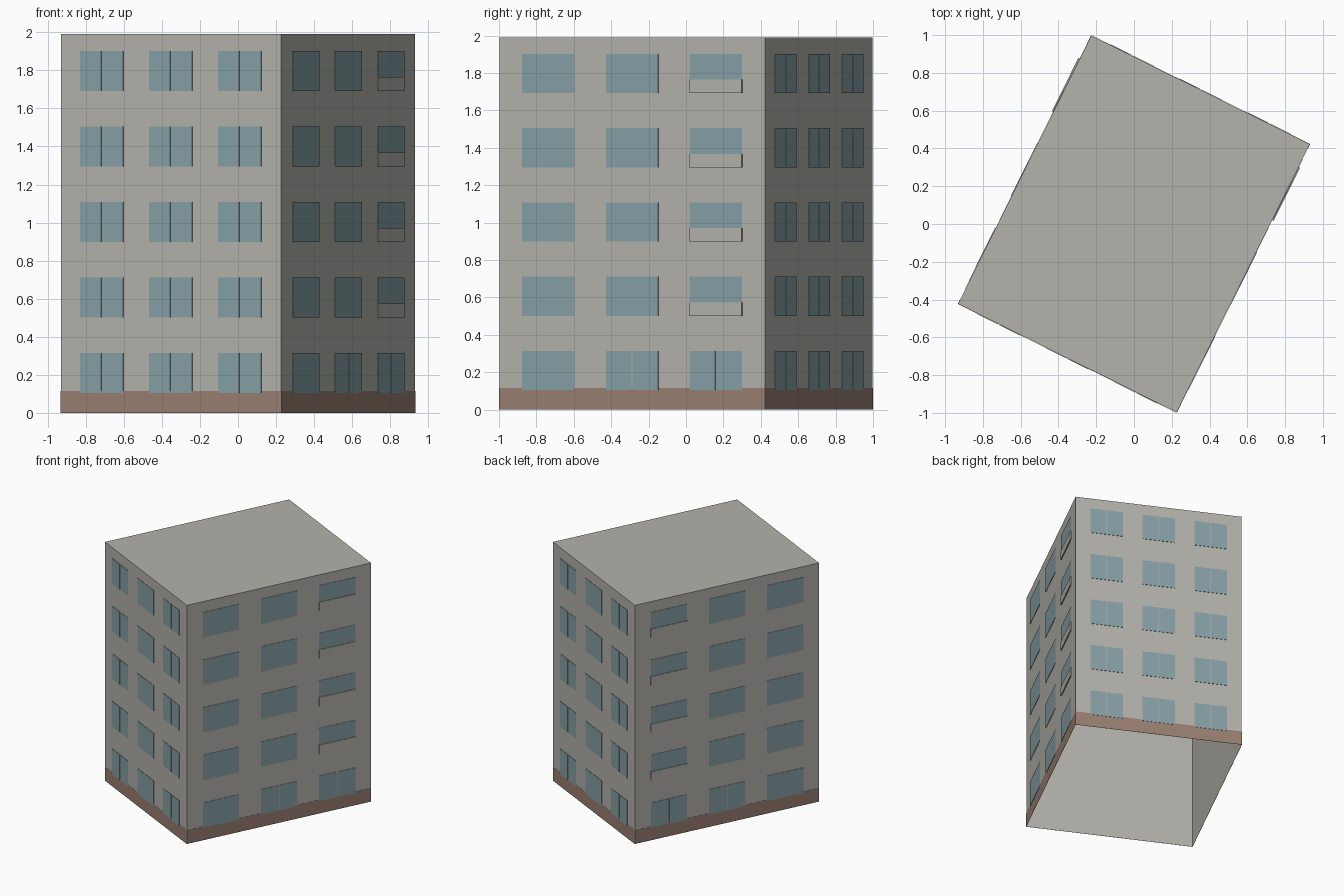
import bpy, bmesh, math
from mathutils import Matrix

cube = bpy.data.objects.get("Cube")
if cube:
    bpy.data.objects.remove(cube, do_unlink=True)

HALF_W, HALF_L, HEIGHT = 0.646, 0.793, 1.99
TURN = math.radians(-26.4)
FLOORS, STOREY, SILL, WIN_H = 5, 0.397, 0.104, 0.21
GAP = 0.0008          # small gap that keeps plates off the wall
MULLION = 0.006


def material(name, color):
    m = bpy.data.materials.new(name)
    m.use_nodes = True
    m.diffuse_color = (*color, 1)
    m.node_tree.nodes["Principled BSDF"].inputs["Base Color"].default_value = (*color, 1)
    return m


wall_grey = material("wall grey", (0.456, 0.445, 0.407))
base_brown = material("base brown", (0.32, 0.214, 0.165))
glass_blue = material("glass blue", (0.242, 0.352, 0.377))


def finish(name, bm, mat):
    mesh = bpy.data.meshes.new(name)
    bm.to_mesh(mesh)
    bm.free()
    mesh.materials.append(mat)
    obj = bpy.data.objects.new(name, mesh)
    obj.rotation_euler.z = TURN
    bpy.context.collection.objects.link(obj)
    return obj


def plate(bm, side, u, z, width, height, depth):
    """Thin box on a wall; u runs along the wall, z is the plate's bottom."""
    angle, dist = side
    place = (Matrix.Rotation(angle, 4, 'Z')
             @ Matrix.Translation((u, -dist - GAP - depth / 2, z + height / 2))
             @ Matrix.Diagonal((width, depth, height, 1)))
    bmesh.ops.create_cube(bm, size=1, matrix=place)


def window(bm, side, u, z, width, split):
    if split:
        half = (width - MULLION) / 2
        for s in (-1, 1):
            plate(bm, side, u + s * (half + MULLION) / 2, z, half, WIN_H, 0.003)
    else:
        plate(bm, side, u, z, width, WIN_H, 0.003)


# Each wall: turn about z and distance from the centre
front, back = (0, HALF_L), (math.pi, HALF_L)
right, left = (math.pi / 2, HALF_W), (-math.pi / 2, HALF_W)

# Walls and roof, open underneath
bm = bmesh.new()
bmesh.ops.create_cube(bm, size=1, matrix=Matrix.Translation((0, 0, HEIGHT / 2))
                      @ Matrix.Diagonal((2 * HALF_W, 2 * HALF_L, HEIGHT, 1)))
bottom = [f for f in bm.faces if f.normal.z < -0.9]
bmesh.ops.delete(bm, geom=bottom, context='FACES_ONLY')
finish("building_shell", bm, wall_grey)

# Brown band around the foot
bm = bmesh.new()
for side in (front, back):
    plate(bm, side, 0, 0, 2 * HALF_W, 0.115, 0.001)
for side in (right, left):
    plate(bm, side, 0, 0, 2 * HALF_L, 0.115, 0.001)
finish("base_band", bm, base_brown)

# Split windows on the short walls
for name, side in (("front", front), ("back", back)):
    bm = bmesh.new()
    for floor in range(FLOORS):
        for col in (-1, 0, 1):
            window(bm, side, col * 0.405, SILL + floor * STOREY, 0.252, True)
    finish(name + "_windows", bm, glass_blue)

# Long walls mirror each other, with balcony fronts towards the back
for name, side, flip in (("right", right, 1), ("left", left, -1)):
    glass, panels = bmesh.new(), bmesh.new()
    for floor in range(FLOORS):
        z = SILL + floor * STOREY
        for col in (-1, 0, 1):
            u = flip * col * 0.5
            window(glass, side, u, z, 0.312, floor == 0 and col >= 0)
            if floor and col == 1:
                plate(panels, side, u, z, 0.314, 0.073, 0.008)
    finish(name + "_windows", glass, glass_blue)
    finish(name + "_balcony_fronts", panels, wall_grey)
